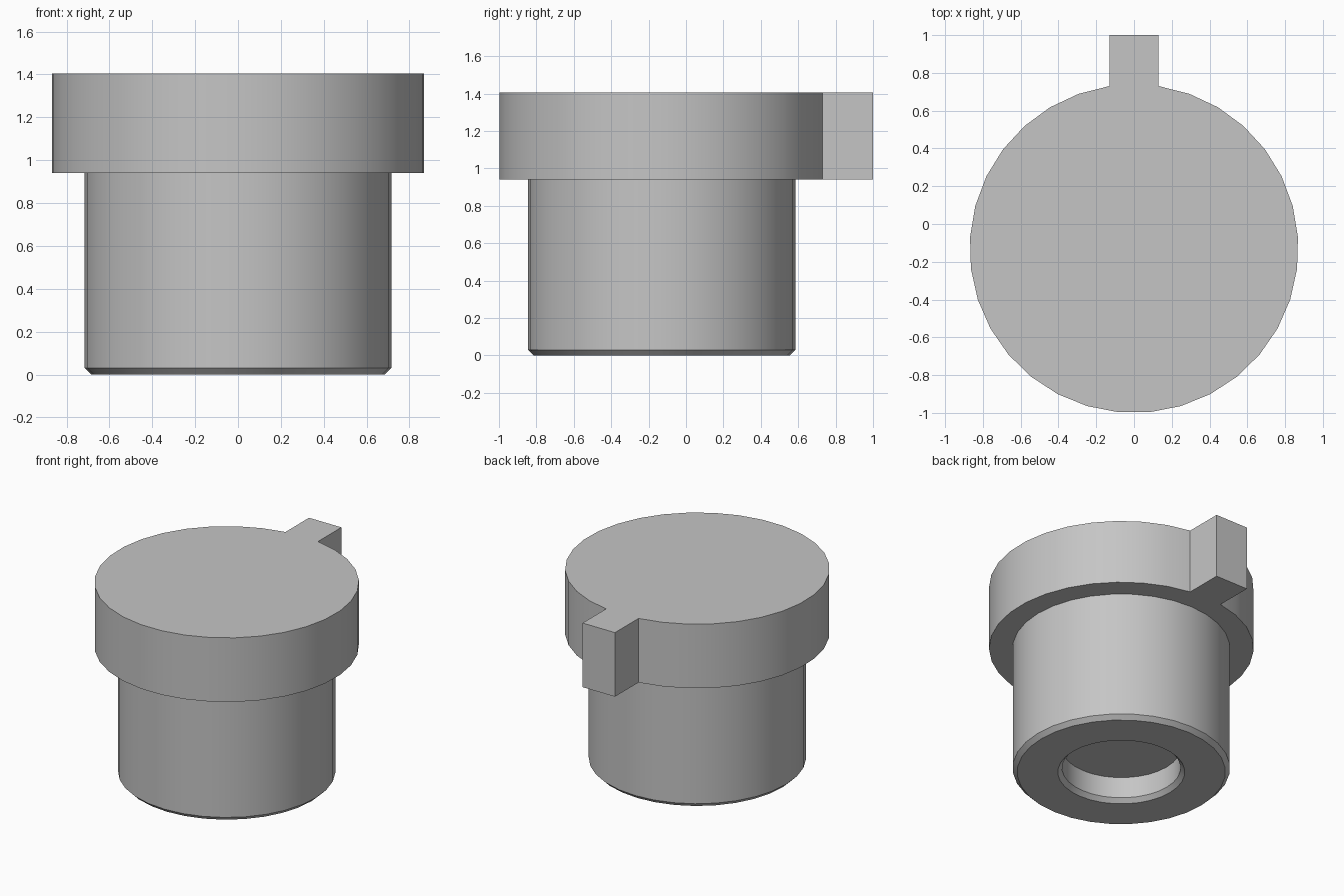
import bpy
import bmesh
from math import sin, cos, asin, pi

default_cube = bpy.data.objects.get("Cube")
if default_cube:
    bpy.data.objects.remove(default_cube, do_unlink=True)

AXIS_Y = -0.13          # the round parts share this axis
HEAD_RADIUS = 0.87
HEAD_BOTTOM, HEAD_TOP = 0.94, 1.405
TAB_HALF, TAB_END = 0.13, 1.0

grey = bpy.data.materials.new("plain grey")
grey.use_nodes = True
colour = (0.56, 0.56, 0.56, 1)
grey.diffuse_color = colour
grey.node_tree.nodes["Principled BSDF"].inputs["Base Color"].default_value = colour


def finish(bm, name):
    """Turn a bmesh into a shaded object."""
    bmesh.ops.recalc_face_normals(bm, faces=bm.faces)
    mesh = bpy.data.meshes.new(name)
    bm.to_mesh(mesh)
    bm.free()
    mesh.materials.append(grey)
    obj = bpy.data.objects.new(name, mesh)
    bpy.context.collection.objects.link(obj)
    bpy.ops.object.select_all(action="DESELECT")
    obj.select_set(True)
    bpy.context.view_layer.objects.active = obj
    bpy.ops.object.shade_smooth_by_angle(angle=pi / 6)
    return obj


# Head: round disc outline broken by the key tab at the back, extruded upward
bm = bmesh.new()
start = asin(TAB_HALF / HEAD_RADIUS)
steps = 31
outline = [(-TAB_HALF, TAB_END), (TAB_HALF, TAB_END)]
for i in range(steps + 1):
    a = start + (2 * pi - 2 * start) * i / steps
    outline.append((HEAD_RADIUS * sin(a), AXIS_Y + HEAD_RADIUS * cos(a)))
base = bm.faces.new([bm.verts.new((x, y, HEAD_BOTTOM)) for x, y in outline])
walls = bmesh.ops.extrude_face_region(bm, geom=[base], use_keep_orig=True)
top = [v for v in walls["geom"] if isinstance(v, bmesh.types.BMVert)]
bmesh.ops.translate(bm, verts=top, vec=(0, 0, HEAD_TOP - HEAD_BOTTOM))
finish(bm, "keyed_head")

# Plug body: lathed profile with bevelled rims and a blind hole underneath
profile = [(0.715, HEAD_BOTTOM), (0.715, 0.03), (0.685, 0),
           (0.418, 0), (0.39, 0.03), (0.39, 0.183)]
bm = bmesh.new()
sides = 32
rings = []
for r, z in profile:
    angles = [2 * pi * i / sides for i in range(sides)]
    rings.append([bm.verts.new((r * cos(a), AXIS_Y + r * sin(a), z)) for a in angles])
for lower, upper in zip(rings, rings[1:]):
    for i in range(sides):
        j = (i + 1) % sides
        bm.faces.new((lower[i], lower[j], upper[j], upper[i]))
bm.faces.new(rings[-1])
bm.faces.new(rings[0])
finish(bm, "plug_body")
